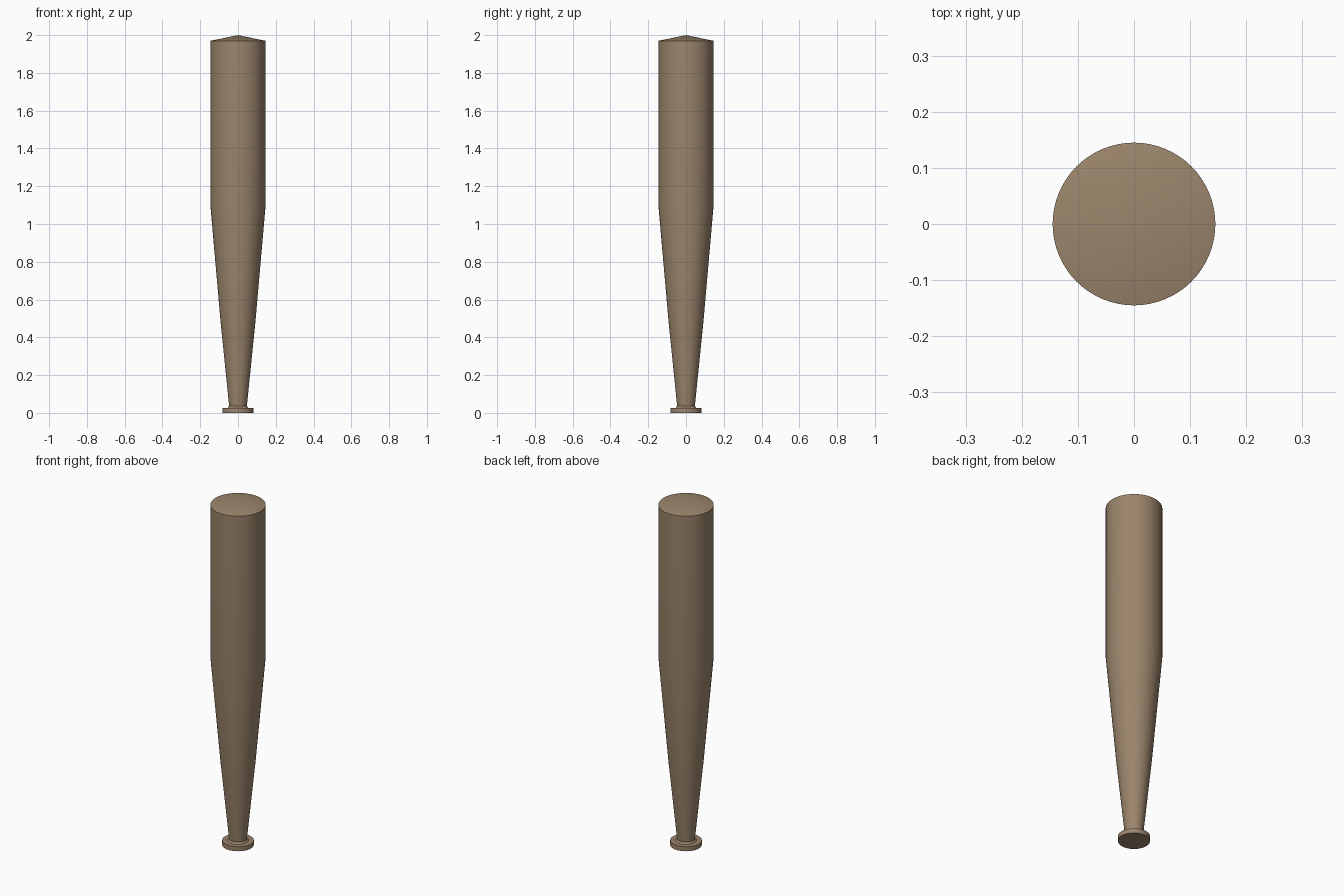
import bpy, bmesh, math

if "Cube" in bpy.data.objects:
    bpy.data.objects.remove(bpy.data.objects["Cube"])

SIDES = 64

wood = bpy.data.materials.new("brown wood")
wood.diffuse_color = (0.33, 0.235, 0.15, 1)
wood.use_nodes = True
wood.node_tree.nodes["Principled BSDF"].inputs["Base Color"].default_value = wood.diffuse_color


def lathe(name, profile):
    """Spin a (radius, z) profile around the z axis; radius 0 becomes a pole."""
    bm = bmesh.new()
    rings = []
    for r, z in profile:
        n = 1 if r == 0 else SIDES
        rings.append([bm.verts.new((r * math.cos(2 * math.pi * i / SIDES),
                                    r * math.sin(2 * math.pi * i / SIDES), z))
                      for i in range(n)])
    for a, b in zip(rings, rings[1:]):
        for i in range(SIDES):
            j = (i + 1) % SIDES
            quad = [a[i % len(a)], a[j % len(a)], b[j % len(b)], b[i % len(b)]]
            bm.faces.new(list(dict.fromkeys(quad)))
    bmesh.ops.recalc_face_normals(bm, faces=bm.faces)
    mesh = bpy.data.meshes.new(name)
    bm.to_mesh(mesh)
    bm.free()
    mesh.materials.append(wood)
    obj = bpy.data.objects.new(name, mesh)
    bpy.context.collection.objects.link(obj)
    bpy.ops.object.select_all(action='DESELECT')
    obj.select_set(True)
    bpy.context.view_layer.objects.active = obj
    bpy.ops.object.shade_smooth_by_angle(angle=math.radians(30))
    return obj


# One turned piece: knob, small neck flare, tapered handle, barrel, pointed cap
lathe("bat", [
    (0, 0), (0.083, 0), (0.083, 0.026),       # knob
    (0.055, 0.026), (0.047, 0.036),           # neck flare
    (0.092, 0.48), (0.145, 1.085),            # tapered handle
    (0.145, 1.97), (0, 2.0),                  # barrel and cap
])
